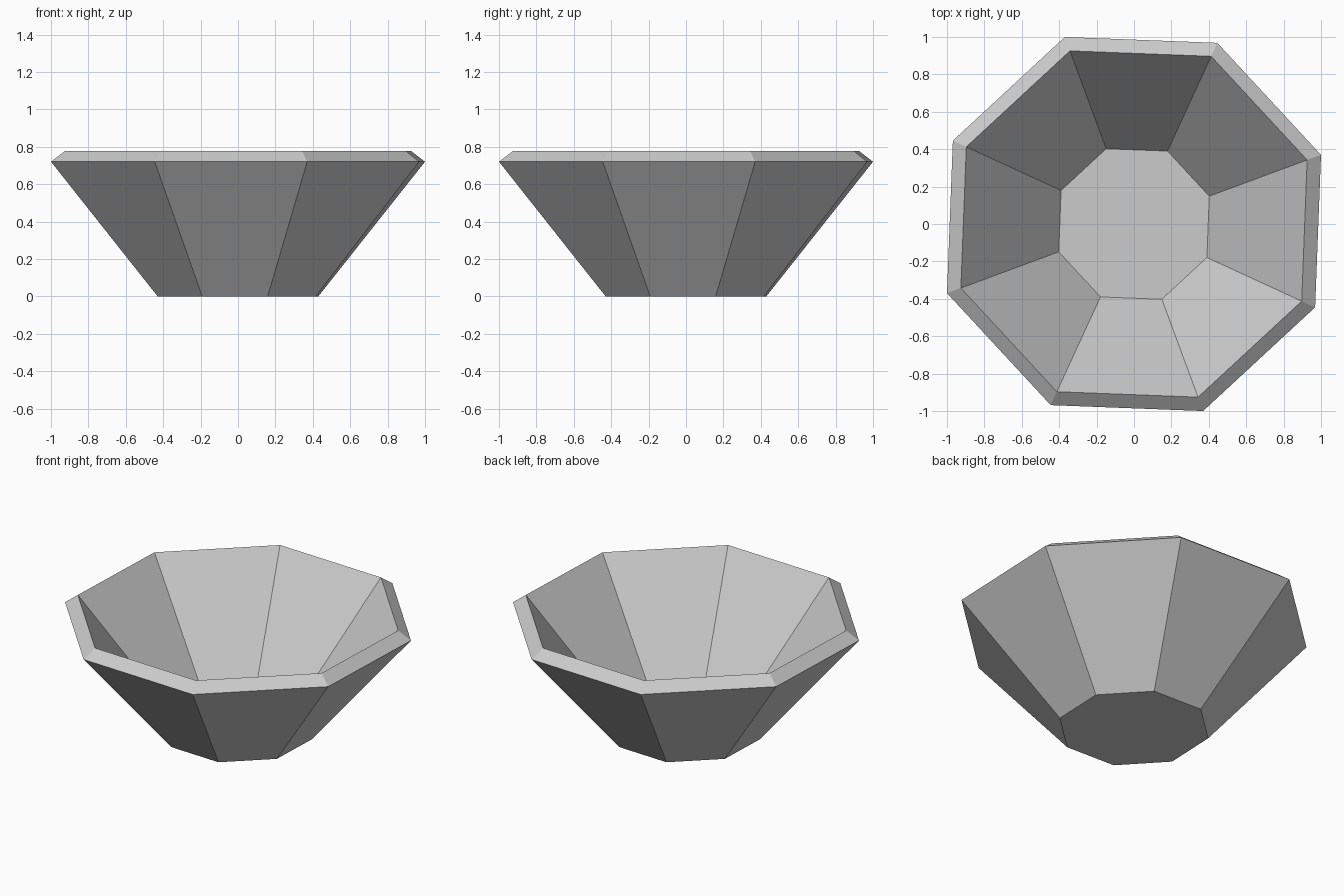
import bpy, bmesh
from math import cos, sin, radians, tau

cube = bpy.data.objects.get("Cube")
if cube:
    bpy.data.objects.remove(cube, do_unlink=True)

SIDES = 8
TURN = radians(20.3)

# Single plain grey for the whole bowl
grey = bpy.data.materials.new("light grey")
grey.use_nodes = True
colour = (0.6, 0.6, 0.6, 1)
grey.diffuse_color = colour
grey.node_tree.nodes["Principled BSDF"].inputs["Base Color"].default_value = colour

# Profile (radius, height): underside, outer lip, inner lip, floor
profile = [(0.458, 0), (1.066, 0.72), (0.987, 0.777), (0.429, 0.095)]

bm = bmesh.new()
rings = []
for radius, height in profile:
    angles = [TURN + tau * i / SIDES for i in range(SIDES)]
    rings.append([bm.verts.new((radius * cos(a), radius * sin(a), height)) for a in angles])

# Outer wall, sloped rim and inner wall
for low, high in zip(rings, rings[1:]):
    for i in range(SIDES):
        j = (i + 1) % SIDES
        bm.faces.new((low[i], low[j], high[j], high[i]))

# Base and inner floor
bm.faces.new(rings[0][::-1])
bm.faces.new(rings[-1])
bmesh.ops.recalc_face_normals(bm, faces=bm.faces)

mesh = bpy.data.meshes.new("bowl")
bm.to_mesh(mesh)
bm.free()
mesh.materials.append(grey)
bowl = bpy.data.objects.new("bowl", mesh)
bpy.context.collection.objects.link(bowl)
